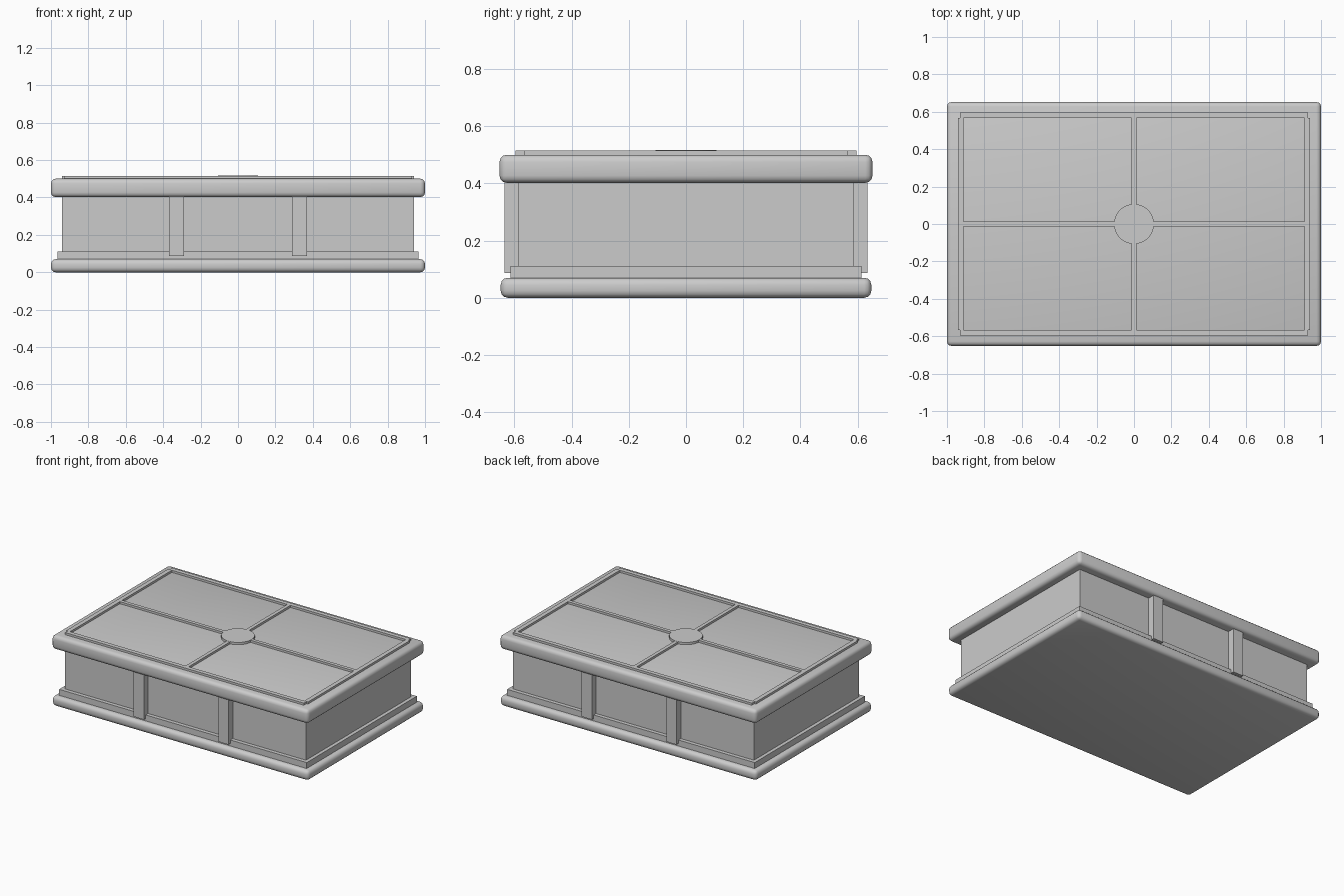
import bpy
from math import radians

if "Cube" in bpy.data.objects:
    bpy.data.objects.remove(bpy.data.objects["Cube"])


def box(name, x, y, z, bevel=0.0):
    """Box from (min, max) ranges, optionally with rounded edges."""
    bpy.ops.mesh.primitive_cube_add(size=1)
    ob = bpy.context.object
    ob.name = name
    ob.location = [(a + b) / 2 for a, b in (x, y, z)]
    ob.scale = [b - a for a, b in (x, y, z)]
    bpy.ops.object.transform_apply(location=False, rotation=False, scale=True)
    if bevel:
        mod = ob.modifiers.new("rounded_edges", 'BEVEL')
        mod.width = bevel
        mod.segments = 3
        bpy.ops.object.modifier_apply(modifier=mod.name)
        bpy.ops.object.shade_smooth()
    return ob


def sym(v):
    return (-v, v)


# Stacked body of the chest
box("base_slab", sym(1.0), sym(0.648), (0, 0.07), 0.025)
box("plinth", sym(0.965), sym(0.613), (0.06, 0.112))
box("body", sym(0.94), sym(0.586), (0.05, 0.42))
box("lid", sym(1.0), sym(0.652), (0.402, 0.5), 0.025)

# Upright battens on front and back
for side, s in (("front", -1), ("back", 1)):
    for hand, cx in (("left", -0.33), ("right", 0.33)):
        y = sorted((s * 0.58, s * 0.634))
        box(f"{side}_batten_{hand}", (cx - 0.04, cx + 0.04), y, (0.087, 0.404))

# Raised trim on the lid
TRIM_Z = (0.49, 0.515)
for side, s in (("front", -1), ("back", 1)):
    box(f"trim_{side}", sym(0.93), sorted((s * 0.566, s * 0.596)), TRIM_Z)
for side, s in (("left", -1), ("right", 1)):
    box(f"trim_{side}", sorted((s * 0.912, s * 0.942)), sym(0.566), TRIM_Z)
box("trim_cross_long", sym(0.915), sym(0.0125), TRIM_Z)
box("trim_cross_short", sym(0.0125), sym(0.57), TRIM_Z)

# Round medallion in the middle of the lid
bpy.ops.mesh.primitive_cylinder_add(vertices=32, radius=0.107, depth=0.028,
                                    location=(0, 0, 0.502))
bpy.context.object.name = "medallion"
bpy.ops.object.shade_smooth_by_angle(angle=radians(30))
